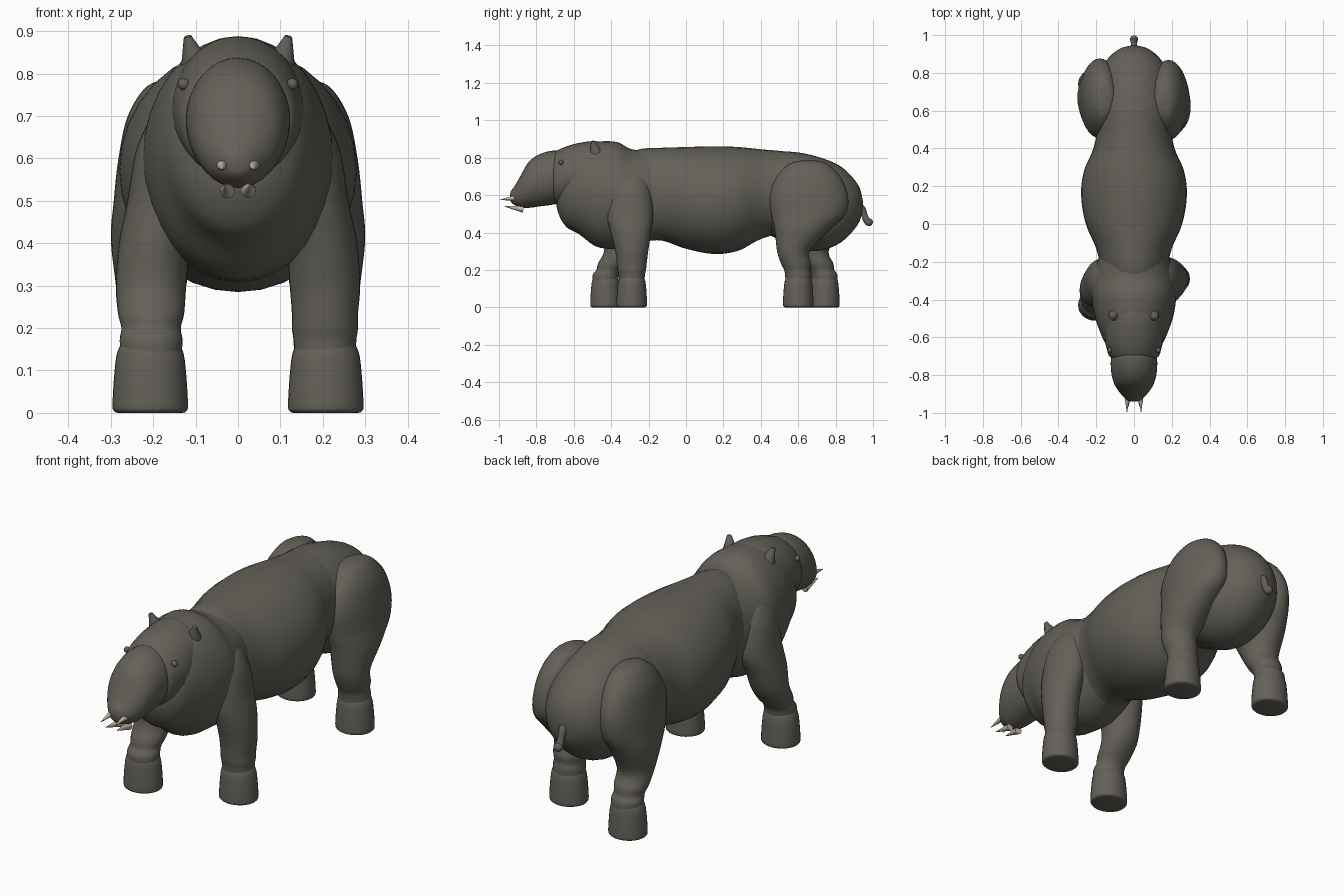
import bpy, bmesh, math
from mathutils import Vector

if "Cube" in bpy.data.objects:
    bpy.data.objects.remove(bpy.data.objects["Cube"])


def material(name, rgb):
    mat = bpy.data.materials.new(name)
    mat.use_nodes = True
    mat.diffuse_color = (*rgb, 1)
    shader = mat.node_tree.nodes["Principled BSDF"]
    shader.inputs["Base Color"].default_value = (*rgb, 1)
    return mat


HIDE = material("grey brown hide", (.125, .118, .097))
IVORY = material("ivory", (.55, .49, .37))


def finish(name, bm, mat):
    bmesh.ops.recalc_face_normals(bm, faces=bm.faces[:])
    mesh = bpy.data.meshes.new(name)
    bm.to_mesh(mesh)
    bm.free()
    mesh.materials.append(mat)
    part = bpy.data.objects.new(name, mesh)
    bpy.context.collection.objects.link(part)
    bpy.ops.object.select_all(action="DESELECT")
    part.select_set(True)
    bpy.context.view_layer.objects.active = part
    bpy.ops.object.shade_smooth_by_angle(angle=math.radians(50))


def smooth_path(stations, steps=5):
    """Smooth curve through the stations, carrying the widths along."""
    pts = [Vector(station) for station in stations]
    pts = [pts[0], *pts, pts[-1]]
    path = []
    for before, start, end, after in zip(pts, pts[1:], pts[2:], pts[3:]):
        leave, arrive = (end - before) / 2, (after - start) / 2
        for step in range(steps):
            t = step / steps
            ease = t * t * (3 - 2 * t)
            path.append(start.lerp(end, ease) + leave * t * (1 - t) ** 2
                        - arrive * t * t * (1 - t))
    return path + [pts[-1]]


def loft(name, stations, upright, sides=32):
    """Skin over ellipses (x, y, z, half width, half depth), stacked in z or in y."""
    bm = bmesh.new()
    rings = []
    for x, y, z, width, depth in smooth_path(stations):
        ring = []
        for i in range(sides):
            angle = math.tau * i / sides
            across, along = width * math.cos(angle), depth * math.sin(angle)
            offset = (across, along, 0) if upright else (across, 0, along)
            ring.append(bm.verts.new(Vector((x, y, z)) + Vector(offset)))
        rings.append(ring)
    for low, high in zip(rings, rings[1:]):
        for i in range(sides):
            bm.faces.new((low[i - 1], low[i], high[i], high[i - 1]))
    bm.faces.new(rings[0])
    bm.faces.new(rings[-1])
    finish(name, bm, HIDE)


def body(name, stations):
    """Part of the trunk or head from (y, z, half width, half height)."""
    loft(name, [(0, *station) for station in stations], upright=False)


def cone(name, base, tip, radius, tip_radius, mat):
    bm = bmesh.new()
    base, tip = Vector(base), Vector(tip)
    direction = tip - base
    bmesh.ops.create_cone(bm, cap_ends=True, segments=14, radius1=radius,
                          radius2=tip_radius, depth=direction.length)
    placement = direction.to_track_quat("Z", "Y").to_matrix().to_4x4()
    placement.translation = (base + tip) / 2
    bm.transform(placement)
    finish(name, bm, mat)


def ball(name, centre, radius):
    bm = bmesh.new()
    bmesh.ops.create_uvsphere(bm, u_segments=16, v_segments=10, radius=radius)
    bmesh.ops.translate(bm, verts=bm.verts[:], vec=centre)
    finish(name, bm, HIDE)


def blend(value, low, high):
    return min(max((value - low) / (high - low), 0), 1)


def leg(name, side, profile, hip_y, knee_y, foot_y, crease):
    """Leg that bends at the knee, from (x, z, half width, half depth)."""
    knee, ankle, hip = .3, .17, .5
    shank = [(.205, knee, .083, .088), (.205, .235, .078, .08),
             (.205, .2, .078 - crease, .076 - crease), (.205, ankle, .074, .07),
             (.205, .11, .07, .068)]
    stations = []
    for x, z, width, depth in profile + shank:
        y = foot_y + (knee_y - foot_y) * blend(z, ankle, knee)
        y += (hip_y - knee_y) * blend(z, knee, hip)
        stations.append((side * x, y, z, width, depth))
    loft(name + "_leg", stations, upright=True)
    # Bell-shaped foot with a rounded sole
    bell = [(0, .076), (.004, .085), (.02, .089), (.1, .084), (.145, .077), (.17, .06), (.175, .03)]
    loft(name + "_foot", [(side * .207, foot_y, z, r, r * .92) for z, r in bell], upright=True)


# Trunk
body("barrel", [(-.35, .6, .12, .2), (-.25, .6, .17, .245), (-.13, .605, .2, .248),
                (0, .585, .255, .272), (.15, .573, .28, .288), (.28, .58, .265, .277),
                (.4, .605, .215, .24), (.55, .62, .18, .21), (.65, .62, .12, .18)])
body("chest", [(-.695, .6, .03, .04), (-.68, .605, .09, .11), (-.64, .61, .145, .18),
               (-.57, .625, .18, .235), (-.48, .605, .21, .28), (-.37, .597, .225, .287),
               (-.29, .58, .22, .265), (-.15, .6, .18, .23), (0, .6, .15, .2)])
body("rump", [(.35, .63, .13, .19), (.45, .61, .19, .225), (.6, .57, .215, .258),
              (.72, .552, .205, .248), (.82, .55, .175, .208), (.89, .55, .125, .145),
              (.93, .55, .07, .085), (.945, .55, .015, .02)])

# Head
body("cranium", [(-.38, .72, .11, .14), (-.48, .72, .15, .168), (-.58, .712, .156, .165),
                 (-.66, .7, .145, .152), (-.71, .69, .12, .13), (-.73, .69, .04, .05)])
body("muzzle", [(-.62, .7, .09, .12), (-.7, .695, .12, .143), (-.78, .68, .121, .14),
                (-.84, .655, .107, .123), (-.88, .622, .085, .09), (-.915, .598, .055, .052),
                (-.935, .593, .03, .03), (-.941, .593, .008, .008)])

# Ears, eyes and tusks
for label, s in (("left", 1), ("right", -1)):
    cone(label + "_ear", (s * .1, -.48, .82), (s * .119, -.5, .888), .036, .009, HIDE)
    ball(label + "_eye", (s * .128, -.668, .775), .014)
    cone(label + "_upper_tusk", (s * .037, -.9, .587), (s * .037, -.997, .574), .016, .001, IVORY)
    cone(label + "_lower_tusk", (s * .025, -.87, .524), (s * .03, -.97, .54), .018, .001, IVORY)

# Legs in a walking pose
shoulder = [(.12, .74, .02, .03), (.14, .7, .06, .08), (.155, .62, .085, .115),
            (.175, .5, .086, .125), (.197, .4, .084, .108)]
haunch = [(.15, .787, .01, .02), (.16, .77, .055, .095), (.17, .7, .09, .17),
          (.18, .6, .102, .21), (.185, .5, .108, .2), (.2, .41, .1, .145)]
leg("left_front", 1, shoulder, hip_y=-.3, knee_y=-.29, foot_y=-.29, crease=0)
leg("right_front", -1, shoulder, hip_y=-.31, knee_y=-.35, foot_y=-.43, crease=.008)
leg("left_hind", 1, haunch, hip_y=.655, knee_y=.575, foot_y=.6, crease=.006)
leg("right_hind", -1, haunch, hip_y=.665, knee_y=.675, foot_y=.74, crease=.008)

# Tail
loft("tail", [(0, .91, .56, .02, .02), (0, .938, .535, .018, .02), (0, .955, .49, .016, .018),
              (0, .968, .462, .018, .022), (0, .975, .44, .012, .014)], upright=True, sides=14)
ball("tail_tip", (0, .978, .455), .021)
